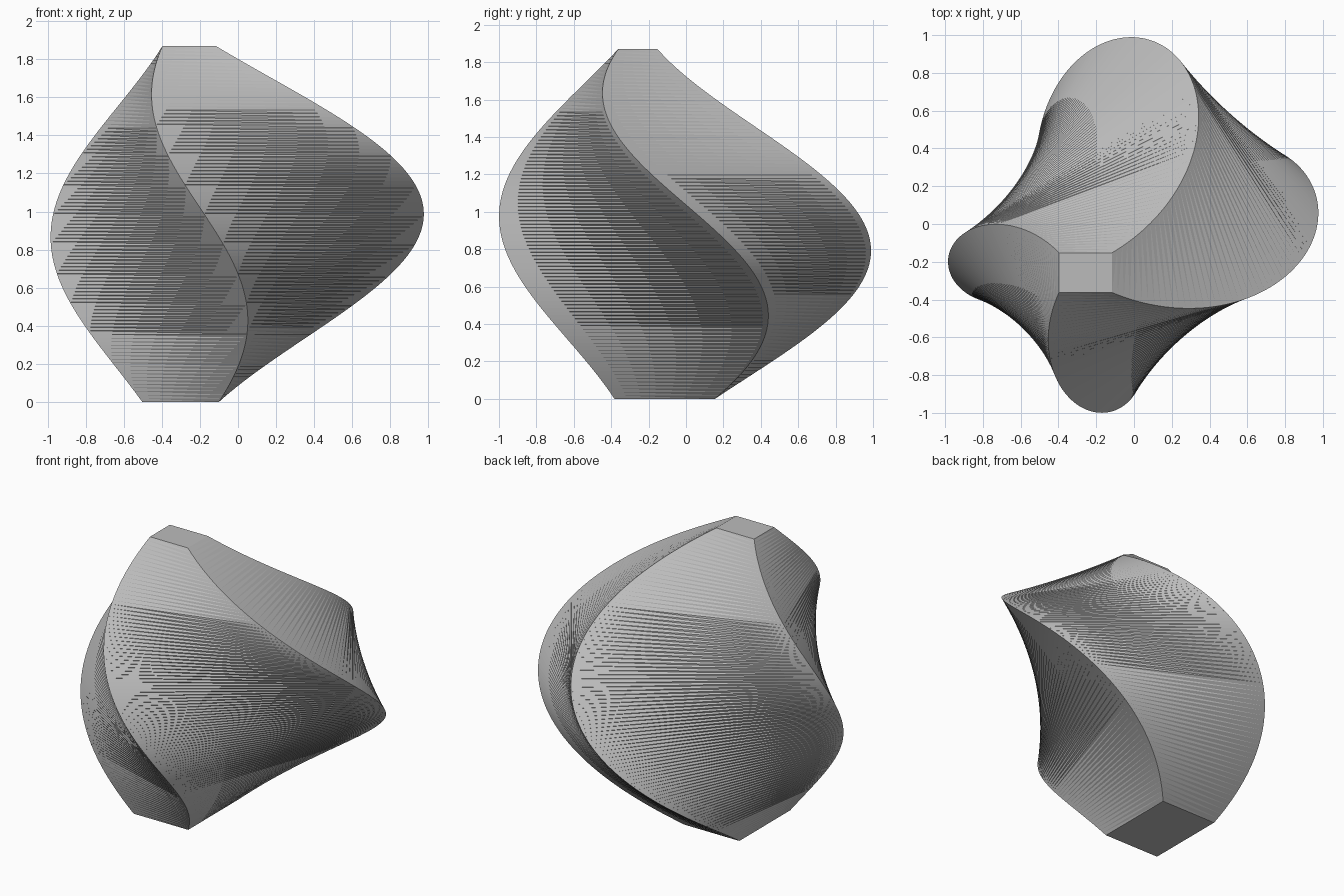
import bpy, bmesh
from math import sin, pi
from mathutils import Matrix, Vector

cube = bpy.data.objects.get("Cube")
if cube:
    bpy.data.objects.remove(cube, do_unlink=True)

HEIGHT, LAYERS = 1.87, 100
PIVOT = Vector((-0.325, -0.245))    # axis of the twist
OFFSET = Vector((0.39, -0.07))      # rectangle centre relative to the axis
CORNERS = [Vector((x, y)) for x, y in ((0.8, 0.6), (-0.8, 0.6), (-0.8, -0.6), (0.8, -0.6))]


def section(t):
    """Corners of the rectangle at t, from the top (0) to the base (1)."""
    size = 0.175 + 0.161 * t + 0.73 * sin(pi * t)
    turn = Matrix.Rotation(t * pi / 2, 2)
    return [PIVOT + size * (turn @ (OFFSET + c)) for c in CORNERS]


# Twisted body: stacked rectangles that turn a quarter and swell in the middle
bm = bmesh.new()
rings = []
for i in range(LAYERS + 1):
    t = 1 - i / LAYERS
    rings.append([bm.verts.new((p.x, p.y, HEIGHT * (1 - t))) for p in section(t)])

for low, high in zip(rings, rings[1:]):
    for k in range(4):
        n = (k + 1) % 4
        bm.faces.new((low[k], low[n], high[k]))
        bm.faces.new((low[n], high[n], high[k]))

# Flat base and top
bm.faces.new(rings[0][::-1])
bm.faces.new(rings[-1])
bmesh.ops.recalc_face_normals(bm, faces=bm.faces[:])

mesh = bpy.data.meshes.new("twisted_body")
bm.to_mesh(mesh)
bm.free()

# Plain grey colour
grey = bpy.data.materials.new("plain_grey")
grey.use_nodes = True
colour = (0.5, 0.5, 0.5, 1.0)
grey.diffuse_color = colour
grey.node_tree.nodes["Principled BSDF"].inputs["Base Color"].default_value = colour
mesh.materials.append(grey)

body = bpy.data.objects.new("twisted_body", mesh)
bpy.context.collection.objects.link(body)
